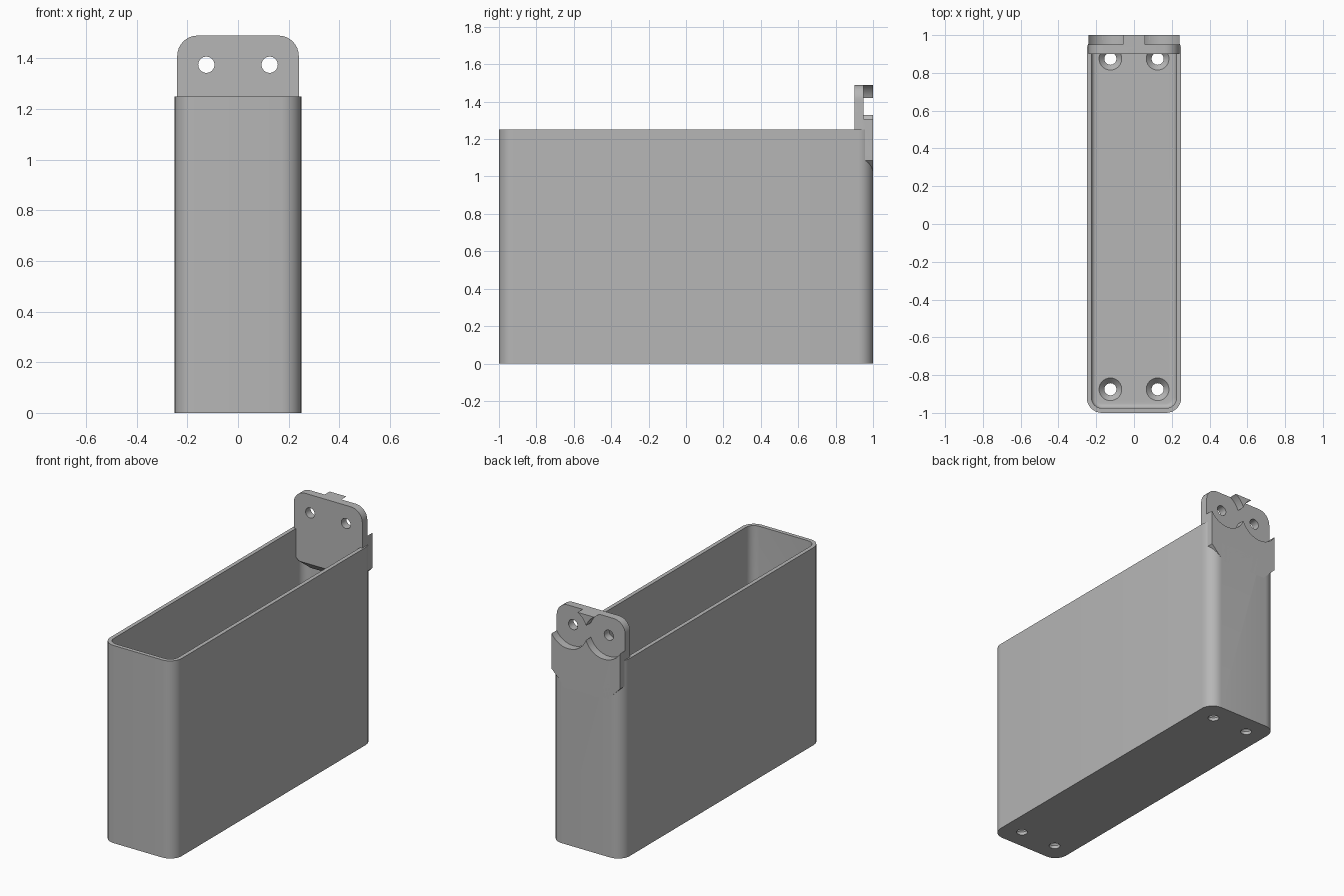
import bpy, bmesh, math
from mathutils import Vector

cube = bpy.data.objects.get("Cube")
if cube:
    bpy.data.objects.remove(cube, do_unlink=True)

grey = bpy.data.materials.new("plain_grey")
grey.use_nodes = True
grey.diffuse_color = (0.47, 0.47, 0.47, 1)
grey.node_tree.nodes["Principled BSDF"].inputs["Base Color"].default_value = grey.diffuse_color

HOLE_X, HOLE_Y, HOLE_Z = 0.125, 0.875, 1.375
FLOOR, RIM = 0.05, 1.25


def make_object(name, bm):
    bmesh.ops.recalc_face_normals(bm, faces=bm.faces)
    mesh = bpy.data.meshes.new(name)
    bm.to_mesh(mesh)
    bm.free()
    mesh.materials.append(grey)
    ob = bpy.data.objects.new(name, mesh)
    bpy.context.collection.objects.link(ob)
    return ob


def arc(cx, cy, r, start, end, steps=8):
    angles = [math.radians(start + (end - start) * i / steps) for i in range(steps + 1)]
    return [(cx + r * math.cos(a), cy + r * math.sin(a)) for a in angles]


def rounded_rect(hx, hy, r):
    points = []
    for k, (sx, sy) in enumerate([(1, 1), (-1, 1), (-1, -1), (1, -1)]):
        points += arc(sx * (hx - r), sy * (hy - r), r, 90 * k, 90 * k + 90)
    return points


def loft(name, sections):
    """Skin a stack of closed sections, given as (z, points), and cap the ends."""
    bm = bmesh.new()
    rings = [[bm.verts.new((x, y, z)) for x, y in pts] for z, pts in sections]
    for a, b in zip(rings, rings[1:]):
        for i in range(len(a)):
            j = (i + 1) % len(a)
            bm.faces.new((a[i], a[j], b[j], b[i]))
    bm.faces.new(rings[0])
    bm.faces.new(rings[-1])
    return make_object(name, bm)


def cut(ob, cutter):
    mod = ob.modifiers.new("cut", 'BOOLEAN')
    mod.operation = 'DIFFERENCE'
    mod.solver = 'EXACT'
    mod.object = cutter
    bpy.context.view_layer.objects.active = ob
    bpy.ops.object.modifier_apply(modifier=mod.name)


def y_cylinder(x, r, y0, y1):
    """Round cutter lying along y at the height of the mounting holes."""
    ob = loft("cutter", [(0, arc(0, 0, r, 0, 360, 64)[:-1]), (y1 - y0, arc(0, 0, r, 0, 360, 64)[:-1])])
    for v in ob.data.vertices:
        v.co = Vector((x + v.co.x, y0 + v.co.z, HOLE_Z - v.co.y))
    return ob


# Open box: outside wall, rim, inside wall, then a fillet down to the floor
fillet = 0.025
sections = [(0, rounded_rect(0.25, 1, 0.08)), (RIM, rounded_rect(0.25, 1, 0.08)),
            (RIM, rounded_rect(0.225, 0.975, 0.055))]
for i in range(7):
    a = math.radians(15 * i)
    inset = fillet * (1 - math.cos(a))
    sections.append((FLOOR + fillet * (1 - math.sin(a)),
                     rounded_rect(0.225 - inset, 0.975 - inset, 0.055 - inset)))
box = loft("box", sections)

# Hanging bracket: rounded top, chamfered bottom corners
right = [(0.155, 1.0), (0.24, 1.085)] + arc(0.16, 1.41, 0.08, 0, 90)
profile = right + [(-x, z) for x, z in reversed(right)]
bracket = loft("hanging_bracket", [(0.9, profile), (1.0, profile)])
for v in bracket.data.vertices:
    v.co = Vector((v.co.x, v.co.z, v.co.y))

# Sloped underside inside the box
bm = bmesh.new()
bm.from_mesh(bracket.data)
bmesh.ops.bisect_plane(bm, geom=bm.verts[:] + bm.edges[:] + bm.faces[:],
                       plane_co=(0, 0.9, 1.05), plane_no=(0, -1, -1), clear_outer=True)
bmesh.ops.holes_fill(bm, edges=[e for e in bm.edges if e.is_boundary])
bmesh.ops.recalc_face_normals(bm, faces=bm.faces)
bm.to_mesh(bracket.data)
bm.free()

cutters = []
for sx in (-1, 1):
    # Round recesses and through holes of the bracket
    recess = y_cylinder(sx * HOLE_X, 0.133, 0.95, 1.1)
    bolt = y_cylinder(sx * HOLE_X, 0.032, 0.8, 1.1)
    cut(bracket, recess)
    cut(bracket, bolt)
    cut(box, recess)
    cutters += [recess, bolt]
    # Countersunk floor holes
    for sy in (-1, 1):
        sink = loft("cutter", [(z, arc(sx * HOLE_X, sy * HOLE_Y, r, 0, 360, 40)[:-1])
                               for z, r in [(-0.05, 0.032), (0.02, 0.032), (FLOOR, 0.06), (0.06, 0.06)]])
        cut(box, sink)
        cutters.append(sink)
for c in cutters:
    bpy.data.objects.remove(c, do_unlink=True)

# Smooth the rounded walls, keep edges sharp
bpy.ops.object.select_all(action='DESELECT')
for ob in (box, bracket):
    ob.select_set(True)
bpy.context.view_layer.objects.active = box
bpy.ops.object.shade_smooth_by_angle(angle=math.radians(30))
